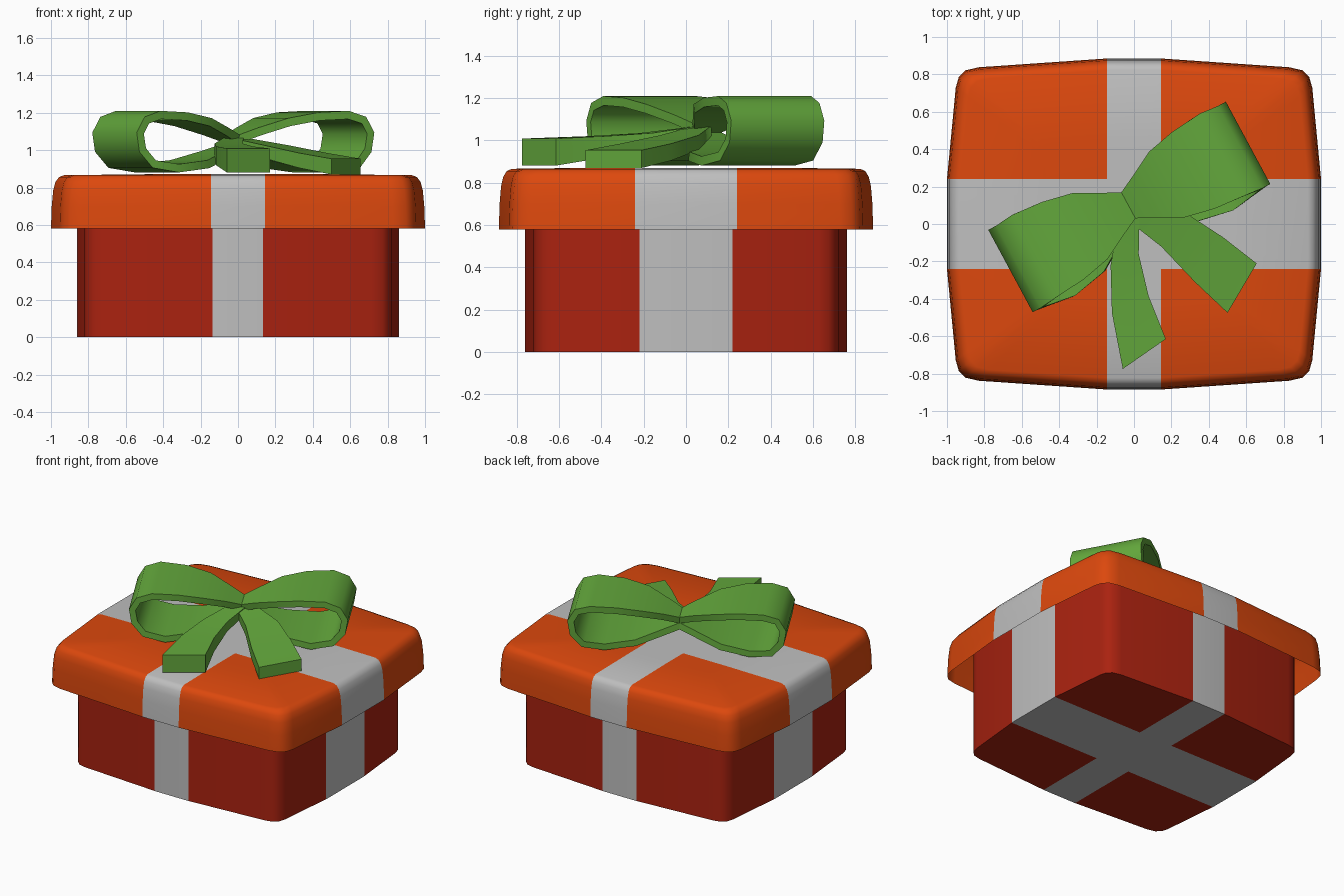
import bpy, bmesh, math
from mathutils import Vector

if "Cube" in bpy.data.objects:
    bpy.data.objects.remove(bpy.data.objects["Cube"])


def material(name, rgb):
    m = bpy.data.materials.new(name)
    m.diffuse_color = (*rgb, 1)
    m.use_nodes = True
    m.node_tree.nodes["Principled BSDF"].inputs["Base Color"].default_value = m.diffuse_color
    return m


RED = material("box red", (0.40, 0.016, 0.005))
ORANGE = material("lid orange", (0.72, 0.065, 0.004))
GREY = material("ribbon grey", (0.52, 0.52, 0.52))
GREEN = material("bow green", (0.125, 0.39, 0.045))


def finish(bm, name, mats):
    me = bpy.data.meshes.new(name)
    bm.to_mesh(me)
    bm.free()
    ob = bpy.data.objects.new(name, me)
    bpy.context.collection.objects.link(ob)
    for m in mats:
        me.materials.append(m)
    bpy.ops.object.select_all(action='DESELECT')
    ob.select_set(True)
    bpy.context.view_layer.objects.active = ob
    bpy.ops.object.shade_smooth_by_angle(angle=math.radians(60))
    return ob


# Bulged square outline shared by box and lid: one quarter, mirrored round
Q = [(1.0, .24), (.953, .73), (.937, .785), (.90, .822), (.83, .838), (.145, .885)]
OUTLINE = (Q + [(-x, y) for x, y in reversed(Q)]
           + [(-x, -y) for x, y in Q] + [(x, -y) for x, y in reversed(Q)])


def wrapped_shell(name, rings, half_x, half_y, mat, bottom):
    """Stack scaled outlines, then cut and colour the crossing ribbon bands."""
    bm = bmesh.new()
    loops = [[bm.verts.new((x * s, y * s, z)) for x, y in OUTLINE] for s, z in rings]
    n = len(OUTLINE)
    for a, b in zip(loops, loops[1:]):
        for i in range(n):
            j = (i + 1) % n
            bm.faces.new((a[i], a[j], b[j], b[i]))
    bm.faces.new(loops[-1])
    if bottom:
        bm.faces.new(loops[0][::-1])
    for axis, d in ((0, half_x), (1, half_y)):
        for s in (-1, 1):
            co, no = Vector(), Vector()
            co[axis], no[axis] = s * d, 1
            bmesh.ops.bisect_plane(bm, geom=bm.verts[:] + bm.edges[:] + bm.faces[:],
                                   dist=1e-4, plane_co=co, plane_no=no)
    for f in bm.faces:
        c = f.calc_center_median()
        f.material_index = int(abs(c.x) < half_x or abs(c.y) < half_y)
    return finish(bm, name, [mat, GREY])


wrapped_shell("box", [(.86, 0), (.86, .80)], .135, .22, RED, True)
# The lid is open underneath
wrapped_shell("lid", [(1, .58), (.996, .70), (.988, .785), (.976, .83), (.957, .856),
                      (.93, .866), (.5, .871)], .145, .24, ORANGE, False)


def ribbon(name, sections):
    """Sweep a flat rectangle; each section is (centre, half side, half thickness)."""
    bm = bmesh.new()
    rows = [[bm.verts.new(c + a * s + b * t) for a, b in ((-1, -1), (1, -1), (1, 1), (-1, 1))]
            for c, s, t in sections]
    for p, q in zip(rows, rows[1:]):
        for i in range(4):
            j = (i + 1) % 4
            bm.faces.new((p[i], p[j], q[j], q[i]))
    bm.faces.new(rows[0])
    bm.faces.new(rows[-1])
    bmesh.ops.recalc_face_normals(bm, faces=bm.faces[:])
    return finish(bm, name, [GREEN])


# Bow loops: (distance along bow, height, half width, sideways shift)
U, V = Vector((.88, .475, 0)), Vector((.475, -.88, 0))
Z = Vector((0, 0, 1))
LOOP = [(-.01, 1.055, .07, 0), (.10, 1.10, .125, 0), (.24, 1.15, .20, 0), (.40, 1.18, .235, 0),
        (.57, 1.188, .25, 0), (.66, 1.16, .25, .01), (.70, 1.09, .25, .01),
        (.685, 1.0, .25, .01), (.62, .925, .25, .02), (.48, .903, .25, .04),
        (.28, .925, .21, .04), (.12, .975, .13, .02), (-.01, 1.02, .07, 0)]


def bow_loop(name, side):
    secs = []
    for i, (u, z, w, sh) in enumerate(LOOP):
        a, b = LOOP[max(i - 1, 0)], LOOP[min(i + 1, len(LOOP) - 1)]
        d = Vector((b[0] - a[0], b[1] - a[1])).normalized()
        centre = Vector((-.03, .1, 0)) + U * side * u + V * sh + Z * z
        normal = (U * side * -d.y + Z * d.x) * .022
        secs.append((centre, V * w, normal))
    ribbon(name, secs)


bow_loop("bow_loop_right", 1)
bow_loop("bow_loop_left", -1)


# Bow tails: (centre, half side vector, half thickness)
def tail(name, rows):
    ribbon(name, [(Vector(c), Vector((*s, 0)), Z * t) for c, s, t in rows])


tail("bow_tail_front", [((-.02, .08, 1.045), (.05, -.01), .025),
                        ((-.05, -.19, 1.0), (.075, .03), .035),
                        ((-.02, -.43, .97), (.098, .045), .05),
                        ((.055, -.695, .945), (.115, .08), .064)])
tail("bow_tail_right", [((-.02, .08, 1.045), (.04, .04), .025),
                        ((.21, -.03, .99), (.065, .09), .035),
                        ((.40, -.19, .945), (.075, .12), .04),
                        ((.578, -.343, .912), (.078, .132), .042)])
